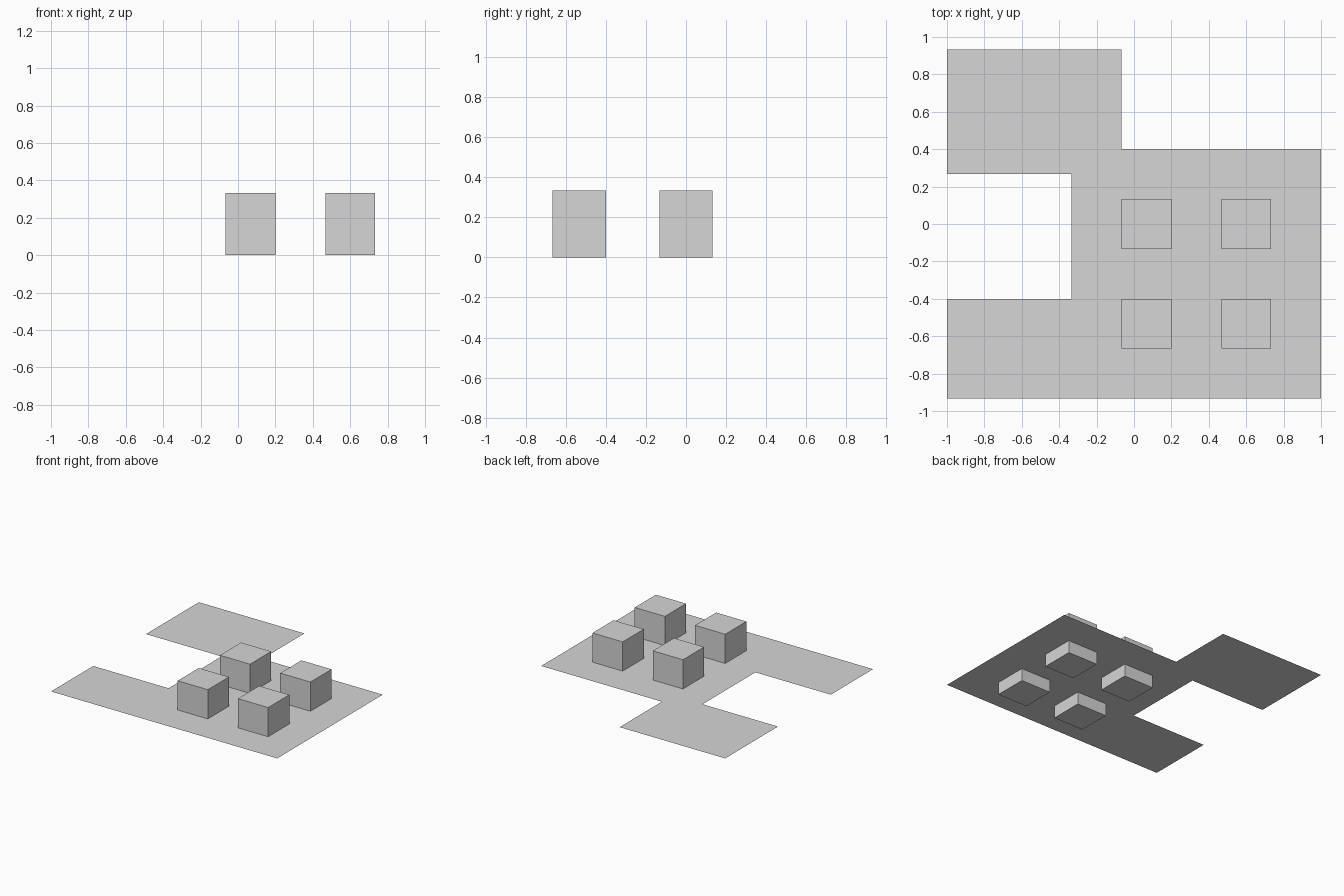
import bpy, bmesh
from mathutils import Matrix, Vector

cube = bpy.data.objects.get("Cube")
if cube:
    bpy.data.objects.remove(cube, do_unlink=True)

U = 1 / 15           # grid module
SIDE, HEIGHT = 4, 5  # block size in modules
SHEET_Z = 1.5        # the sheet cuts through the blocks at this height

GREY = (0.67, 0.67, 0.67, 1)
grey = bpy.data.materials.new("light grey")
grey.use_nodes = True
grey.diffuse_color = GREY
grey.node_tree.nodes["Principled BSDF"].inputs["Base Color"].default_value = GREY


def make_object(name, bm):
    mesh = bpy.data.meshes.new(name)
    bm.to_mesh(mesh)
    bm.free()
    mesh.materials.append(grey)
    obj = bpy.data.objects.new(name, mesh)
    bpy.context.collection.objects.link(obj)


# Thin floor sheet with a front arm and a rear wing
outline = ((-15, -14), (15, -14), (15, 6), (-1, 6), (-1, 14),
           (-15, 14), (-15, 4), (-5, 4), (-5, -6), (-15, -6))
bm = bmesh.new()
bm.faces.new([bm.verts.new(Vector((x, y, SHEET_Z)) * U) for x, y in outline])
make_object("floor_sheet", bm)

# Four closed blocks standing through the sheet
for row, y in (("front", -8), ("back", 0)):
    for side, x in (("right", 1), ("left", 9)):
        bm = bmesh.new()
        centre = Vector((x, y, HEIGHT / 2)) * U
        size = Vector((SIDE, SIDE, HEIGHT)) * U
        bmesh.ops.create_cube(bm, size=1,
                              matrix=Matrix.Translation(centre) @ Matrix.Diagonal(size).to_4x4())
        make_object(f"{row}_{side}_block", bm)
